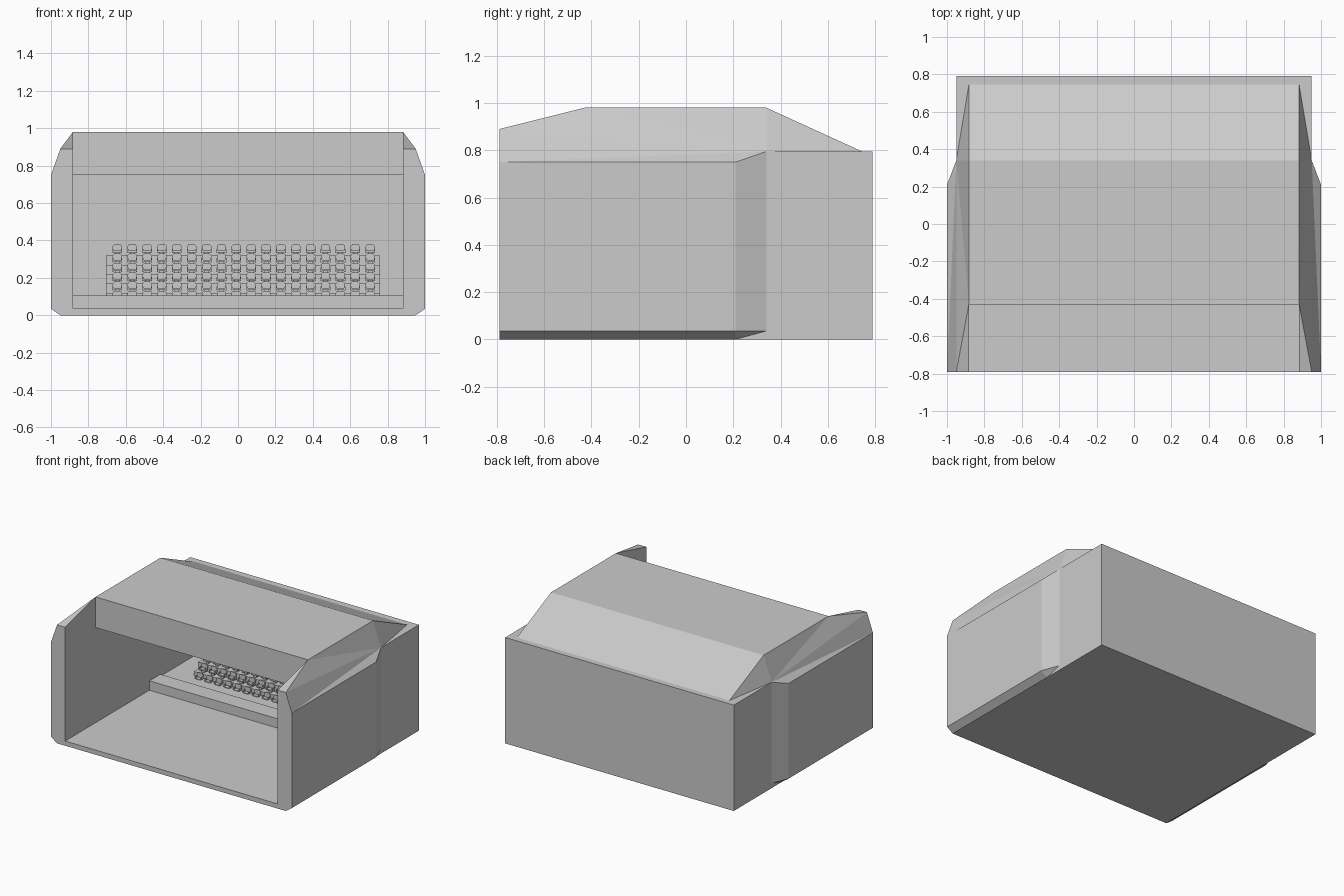
import bpy, bmesh
from mathutils import Vector

if "Cube" in bpy.data.objects:
    bpy.data.objects.remove(bpy.data.objects["Cube"])


def finish(name, bm):
    bmesh.ops.remove_doubles(bm, verts=bm.verts[:], dist=1e-5)
    bmesh.ops.recalc_face_normals(bm, faces=bm.faces[:])
    mesh = bpy.data.meshes.new(name)
    bm.to_mesh(mesh)
    bm.free()
    ob = bpy.data.objects.new(name, mesh)
    bpy.context.collection.objects.link(ob)
    return ob


def face(bm, pts):
    return bm.faces.new([bm.verts.new(p) for p in pts])


def flip(p):
    return (-p[0], p[1], p[2])


def both(bm, *pts):
    face(bm, pts)
    face(bm, [flip(p) for p in reversed(pts)])


def span(bm, *pts):
    # polygon across the whole width, from its right-hand half
    face(bm, list(pts) + [flip(p) for p in reversed(pts)])


def prism(bm, profile, axis, a, b):
    # extrude a 2D profile along x (profile = y,z) or y (profile = x,z)
    def at(t):
        return [(t, u, v) if axis == 'x' else (u, t, v) for u, v in profile]
    lo, hi = at(a), at(b)
    face(bm, lo)
    face(bm, hi[::-1])
    for i in range(len(lo)):
        j = (i + 1) % len(lo)
        face(bm, [lo[i], hi[i], hi[j], lo[j]])


def box(bm, x0, x1, y0, y1, z0, z1):
    prism(bm, [(y0, z0), (y1, z0), (y1, z1), (y0, z1)], 'x', x0, x1)


# Hall shell: key points of the right half
FR, BK, IN = -.79, .79, .883
a0, a1 = (.95, FR, 0), (.95, .21, 0)
e0, E = (1, FR, .035), (1, FR, .75)
f0, F = (1, .21, .035), (1, .21, .75)
d0, D = (.95, .34, .035), (.95, .34, .795)
r0, R = (.95, BK, 0), (.95, BK, .795)
A, H, h0 = (.95, FR, .89), (IN, FR, .89), (IN, FR, .035)
B, C, G = (IN, -.43, .98), (IN, .34, .98), (IN, .745, .795)
V, W, w0 = (IN, -.43, .75), (IN, .745, .75), (IN, .745, .035)

bm = bmesh.new()
# front posts, side walls and bevelled underside
both(bm, h0, e0, E, A, H)
both(bm, a0, a1, f0, e0)
both(bm, a1, d0, f0)
both(bm, e0, f0, F, E)
both(bm, f0, d0, D, F)
both(bm, a1, r0, R, D, d0)
# folded cheeks beside the roof
for tri in ((A, E, D), (E, F, D), (A, D, B), (B, D, C), (C, D, G), (H, A, B)):
    both(bm, *tri)
both(bm, H, B, V, W, w0, h0)
# sill, base, back, rear rim, roof, valance, ceiling, inner back, floor
for strip in ((a0, e0, h0), (a0, a1, r0), (r0, R), (G, D, R), (B, C), (C, G),
              (B, V), (V, W), (W, w0), (w0, h0)):
    span(bm, *strip)
finish("hall_shell", bm)

# Raised floor behind a low front ledge
bm = bmesh.new()
prism(bm, [(.21, .035), (.745, .035), (.745, .09), (.34, .09),
           (.34, .105), (.21, .105)], 'x', -IN, IN)
finish("raised_floor", bm)

# Stepped seating stand
ROWS, COLS = 6, 18
Y0, DY, Z0, DZ = .43, .052, .07, .05
profile = [(Y0 + ROWS * DY, .035), (Y0, .035)]
for r in range(ROWS):
    z = Z0 + r * DZ
    profile += [(Y0 + r * DY, z), (Y0 + (r + 1) * DY, z)]
bm = bmesh.new()
prism(bm, profile, 'x', -.705, .76)
finish("seating_steps", bm)

# Seats: pedestal, pad, arms and chamfered back
bm = bmesh.new()
for r in range(ROWS):
    y, z = Y0 + r * DY + .012, Z0 + r * DZ
    for c in range(COLS):
        x = -.645 + c * .0795
        box(bm, x - .012, x + .012, y + .01, y + .026, z, z + .016)
        box(bm, x - .02, x + .02, y, y + .028, z + .016, z + .025)
        for s in (-1, 1):
            cx = x + s * .023
            box(bm, cx - .003, cx + .003, y + .004, y + .03, z + .012, z + .035)
        prism(bm, [(x + u, z + v) for u, v in
                   ((-.02, .016), (.02, .016), (.025, .028), (.025, .05),
                    (.016, .06), (-.016, .06), (-.025, .05), (-.025, .028))],
              'y', y + .027, y + .036)
finish("seats", bm)
